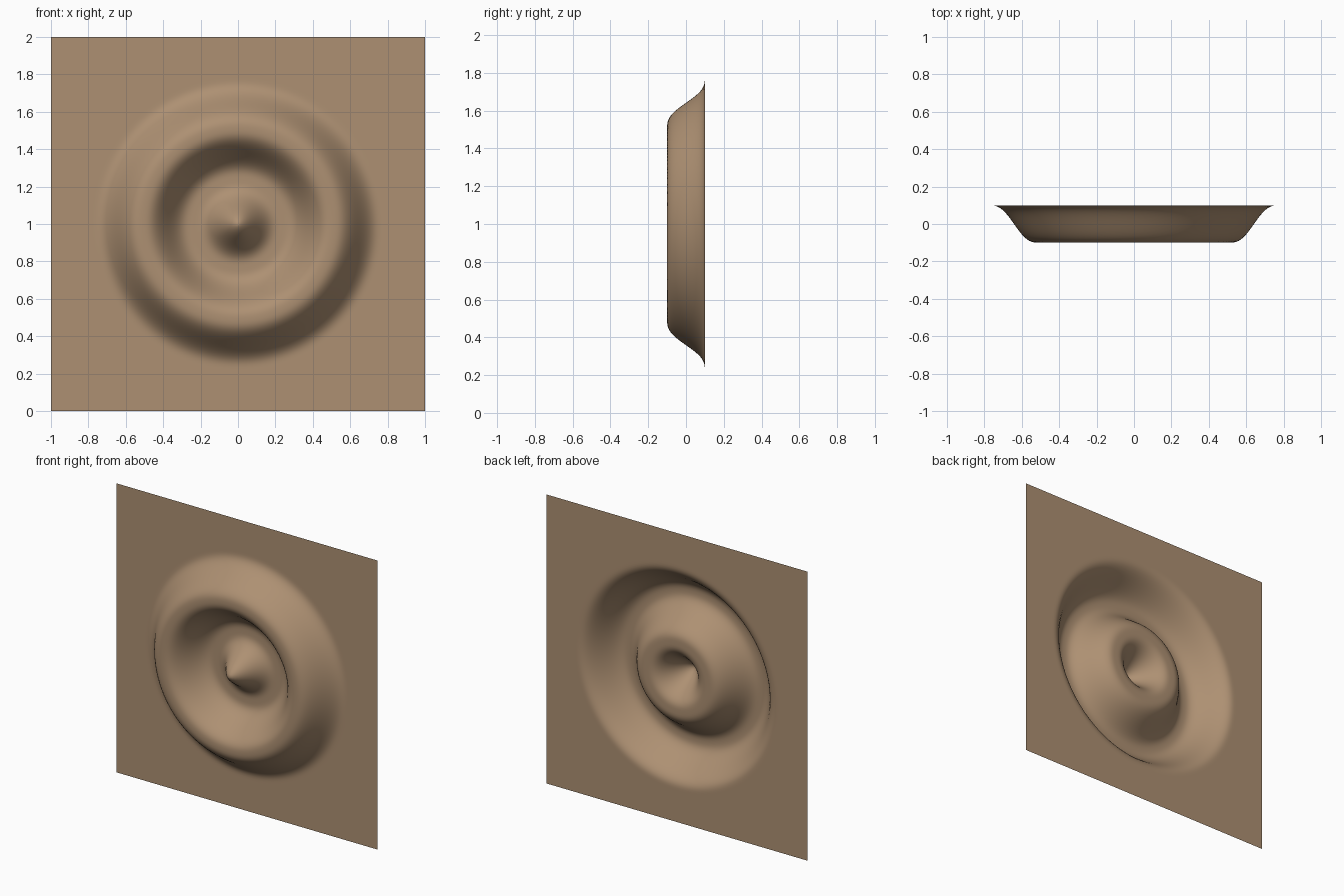
import bpy, bmesh, math

if "Cube" in bpy.data.objects:
    bpy.data.objects.remove(bpy.data.objects["Cube"])

RIDGE = 0.51      # radius of the ring-shaped ridge
HALF = 0.263      # half width of each ripple
SHIFT = 0.037     # phase of the central bump


def wave(d):
    """Smooth ripple section: 1 at the crest, 0 at HALF and beyond."""
    t = min(abs(d) / HALF, 1.0)
    return 1.0 - t ** 3 * (t * (6 * t - 15) + 10)


def ripple(r):
    return max(wave(r - RIDGE), wave(r + SHIFT))


# Thin square sheet, pushed forward in concentric ripples
bm = bmesh.new()
bmesh.ops.create_grid(bm, x_segments=128, y_segments=128, size=1.0)
for v in bm.verts:
    x, z = v.co.x, v.co.y
    v.co = (x, 0.1 - 0.2 * ripple(math.hypot(x, z)), z + 1.0)
for f in bm.faces:
    f.smooth = True
bm.normal_update()
mesh = bpy.data.meshes.new("rippled_sheet")
bm.to_mesh(mesh)
bm.free()
sheet = bpy.data.objects.new("rippled_sheet", mesh)
bpy.context.collection.objects.link(sheet)

# Tan surface colour
mat = bpy.data.materials.new("tan")
mat.diffuse_color = (0.42, 0.28, 0.17, 1)
mat.use_nodes = True
mat.node_tree.nodes["Principled BSDF"].inputs["Base Color"].default_value = mat.diffuse_color
mesh.materials.append(mat)
